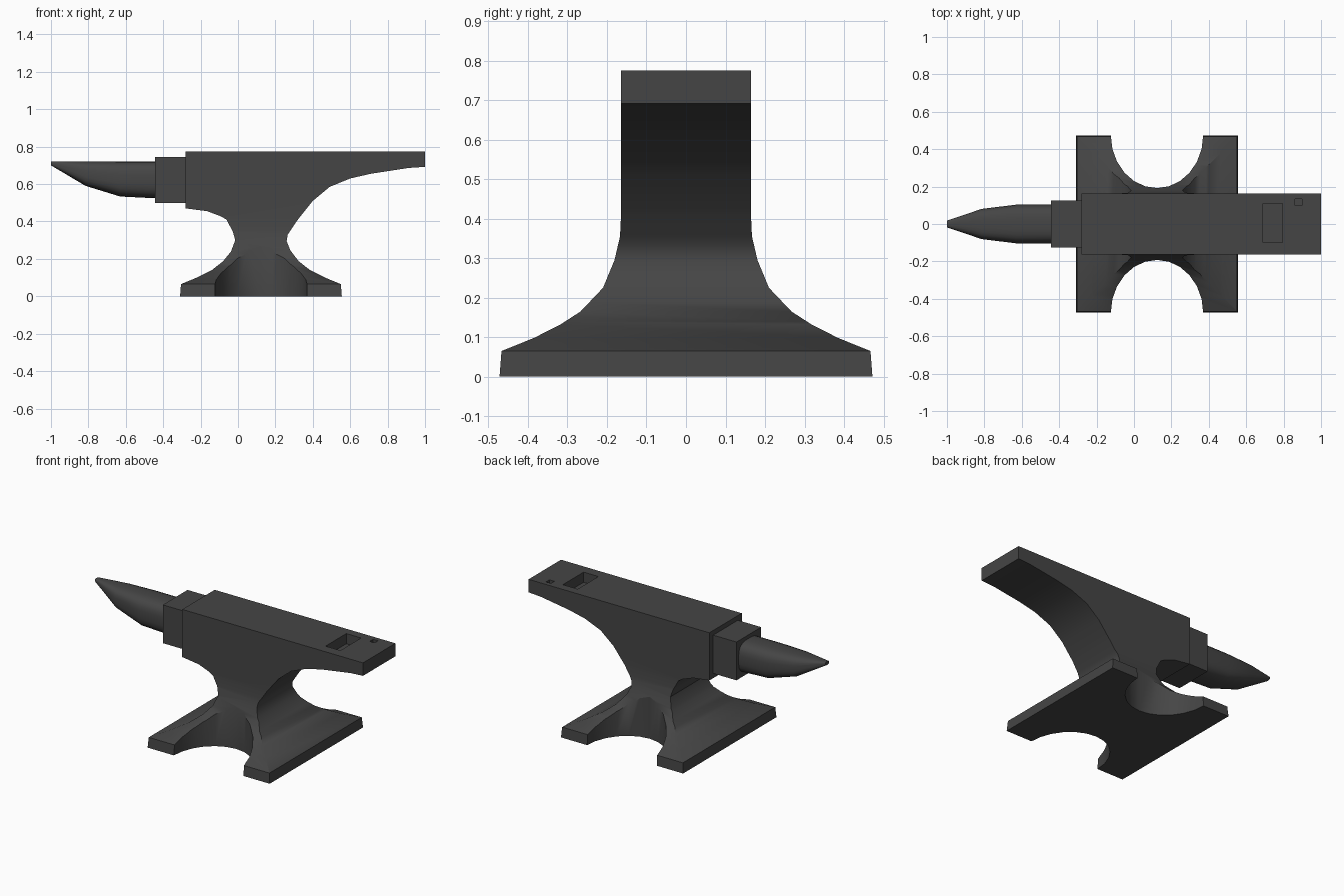
import bpy, bmesh, math

if "Cube" in bpy.data.objects:
    bpy.data.objects.remove(bpy.data.objects["Cube"])

# Dark iron
iron = bpy.data.materials.new("dark_iron")
iron.diffuse_color = (.06, .06, .06, 1)
iron.use_nodes = True
iron.node_tree.nodes["Principled BSDF"].inputs["Base Color"].default_value = iron.diffuse_color


def make_object(name, rings, smooth=35):
    """Skin a closed solid through matching rings of points."""
    bm = bmesh.new()
    loops = [[bm.verts.new(p) for p in ring] for ring in rings]
    n = len(loops[0])
    for a, b in zip(loops, loops[1:]):
        for i in range(n):
            j = (i + 1) % n
            bm.faces.new((a[i], a[j], b[j], b[i]))
    bm.faces.new(loops[0])
    bm.faces.new(loops[-1])
    bmesh.ops.recalc_face_normals(bm, faces=bm.faces)
    mesh = bpy.data.meshes.new(name)
    bm.to_mesh(mesh)
    bm.free()
    mesh.materials.append(iron)
    ob = bpy.data.objects.new(name, mesh)
    bpy.context.collection.objects.link(ob)
    shade(ob, smooth)
    return ob


def shade(ob, angle):
    bpy.ops.object.select_all(action='DESELECT')
    ob.select_set(True)
    bpy.context.view_layer.objects.active = ob
    bpy.ops.object.shade_smooth_by_angle(angle=math.radians(angle))


def box(name, x, y, z):
    ring = [(x[0], y[0]), (x[1], y[0]), (x[1], y[1]), (x[0], y[1])]
    return make_object(name, [[(px, py, h) for px, py in ring] for h in z])


def boolean(ob, cutter, operation):
    """Apply a boolean and discard the cutter."""
    cutter.hide_render = True
    mod = ob.modifiers.new(operation.lower(), 'BOOLEAN')
    mod.operation, mod.solver, mod.object = operation, 'EXACT', cutter
    bpy.context.view_layer.objects.active = ob
    bpy.ops.object.modifier_apply(modifier=mod.name)
    bpy.data.objects.remove(cutter, do_unlink=True)


# Body: front silhouette pushed through the depth
front = [(-.31, 0), (-.305, .065), (-.22, .10), (-.14, .14), (-.08, .187),
         (-.037, .24), (-.015, .30), (-.027, .345), (-.062, .41), (-.09, .427),
         (-.165, .455), (-.28, .47), (-.28, .775), (1, .775), (1, .692),
         (.91, .686), (.82, .672), (.71, .655), (.60, .63), (.49, .585), (.40, .51),
         (.32, .41), (.266, .33), (.26, .295), (.28, .245), (.325, .187),
         (.385, .14), (.465, .10), (.55, .065), (.555, 0)]
body = make_object("anvil_body", [[(x, y, z) for x, z in front] for y in (-.6, .6)])

# Side silhouette, mirrored, trims the body to its flared waist
half = [(.472, -.1), (.472, 0), (.467, .065), (.385, .098), (.318, .132),
        (.267, .165), (.21, .225), (.181, .295), (.167, .355), (.164, .42), (.164, 1)]
side = half + [(-y, z) for y, z in reversed(half)]
boolean(body, make_object("side_trim", [[(x, y, z) for y, z in side] for x in (-1.5, 1.5)]),
        'INTERSECT')

# Rounded notches between the feet, front and back
for s in (-1, 1):
    ring = [(.123 + .247 * math.cos(t), s * (.475 - .283 * math.sin(t)))
            for t in (math.pi * i / 12 for i in range(13))]
    ring = [(.37, s * .7)] + ring + [(-.124, s * .7)]
    boolean(body, make_object("foot_notch", [[(x, y, z) for x, y in ring] for z in (-.1, .42)]),
            'DIFFERENCE')

# Square tool hole and small punch hole in the heel
boolean(body, box("tool_hole", (.69, .795), (-.10, .11), (.71, .9)), 'DIFFERENCE')
boolean(body, box("punch_hole", (.862, .897), (.10, .135), (.735, .9)), 'DIFFERENCE')
shade(body, 50)

# Step between the face and the horn
box("horn_step", (-.445, -.27), (-.125, .125), (.50, .745))


# Horn: rounded-square sections with a level top line
def soft(v):
    return math.copysign(abs(v) ** .65, v)


sections = [(-.43, .104, .523), (-.63, .104, .533), (-.815, .081, .59), (-1, .018, .70)]
rings = []
for x, r, low in sections:
    mid, h = (.722 + low) / 2, (.722 - low) / 2
    rings.append([(x, r * soft(math.cos(t)), mid + h * soft(math.sin(t)))
                  for t in (math.tau * (i + .5) / 24 for i in range(24))])
make_object("horn", rings, 50)
